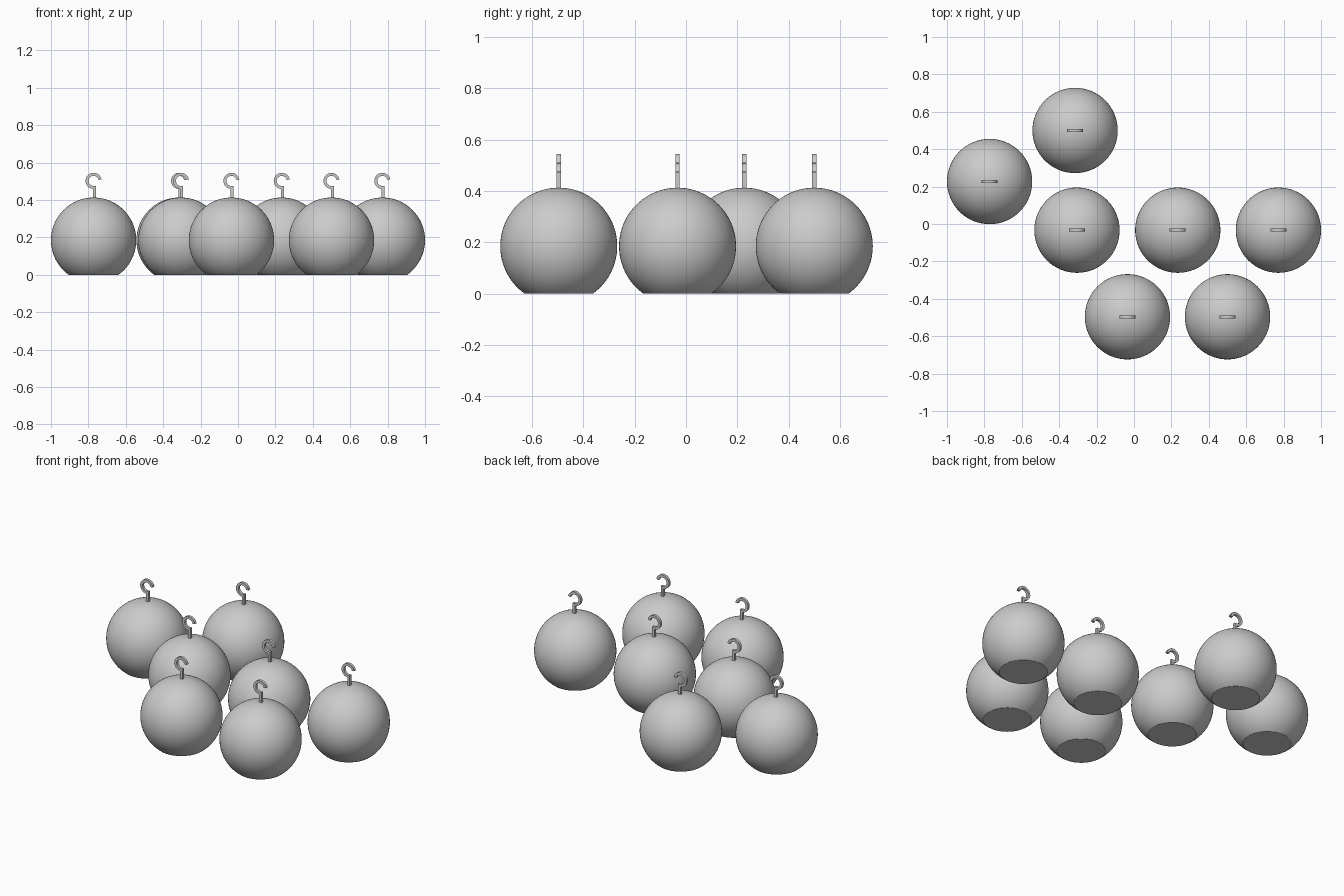
import bpy, bmesh, math
from mathutils import Matrix, Vector

if "Cube" in bpy.data.objects:
    bpy.data.objects.remove(bpy.data.objects["Cube"])

R, CZ = 0.228, 0.185               # ball radius and centre height
RING_Z, RING_R, HALF = 0.502, 0.035, 0.008
CENTRES = [(-0.772, 0.227), (-0.315, 0.5), (-0.305, -0.033), (0.234, -0.033),
           (0.772, -0.033), (-0.035, -0.496), (0.5, -0.496)]

grey = bpy.data.materials.new("plain grey")
grey.diffuse_color = (0.6, 0.6, 0.6, 1)
grey.use_nodes = True
grey.node_tree.nodes["Principled BSDF"].inputs["Base Color"].default_value = grey.diffuse_color


def make_mesh(bm, name):
    bmesh.ops.recalc_face_normals(bm, faces=bm.faces)
    me = bpy.data.meshes.new(name)
    bm.to_mesh(me)
    bm.free()
    me.materials.append(grey)
    return me


# Ball: sphere with a flat cut base
bm = bmesh.new()
bmesh.ops.create_uvsphere(bm, u_segments=64, v_segments=40, radius=R,
                          matrix=Matrix.Translation((0, 0, CZ)))
cut = bmesh.ops.bisect_plane(bm, geom=bm.verts[:] + bm.edges[:] + bm.faces[:],
                             plane_co=(0, 0, 0), plane_no=(0, 0, -1),
                             clear_outer=True)
rim = [e for e in cut["geom_cut"] if isinstance(e, bmesh.types.BMEdge)]
bmesh.ops.contextual_create(bm, geom=rim)
ball_mesh = make_mesh(bm, "ball")

# Hook: square bar swept around an open ring, with a straight shank below
bm = bmesh.new()
sections = []
STEPS = 28
for i in range(STEPS + 1):
    a = math.radians(10 + 260 * i / STEPS)
    d = Vector((math.cos(a), 0, math.sin(a)))
    sections.append([bm.verts.new(Vector((0, y, RING_Z)) + d * r)
                     for r, y in ((RING_R - HALF, -HALF), (RING_R + HALF, -HALF),
                                  (RING_R + HALF, HALF), (RING_R - HALF, HALF))])
for p, q in zip(sections, sections[1:]):
    for k in range(4):
        bm.faces.new((p[k], p[(k + 1) % 4], q[(k + 1) % 4], q[k]))
bm.faces.new(sections[0])
bm.faces.new(sections[-1])
top, bottom = RING_Z - RING_R + HALF, CZ + R - 0.01
bmesh.ops.create_cube(bm, size=1, matrix=Matrix.Translation((0.004, 0, (top + bottom) / 2))
                      @ Matrix.Diagonal((2 * HALF, 2 * HALF, top - bottom, 1)))
hook_mesh = make_mesh(bm, "hook")

# Place each ball with its hook
for n, (x, y) in enumerate(CENTRES, 1):
    for name, me in (("ball", ball_mesh), ("hook", hook_mesh)):
        ob = bpy.data.objects.new(f"{name}_{n}", me)
        ob.location = (x, y, 0)
        bpy.context.collection.objects.link(ob)

# Smooth shading with sharp rims
bpy.ops.object.select_all(action='DESELECT')
for first in ("ball_1", "hook_1"):
    ob = bpy.data.objects[first]
    ob.select_set(True)
    bpy.context.view_layer.objects.active = ob
    bpy.ops.object.shade_smooth_by_angle(angle=math.radians(30))
    ob.select_set(False)
